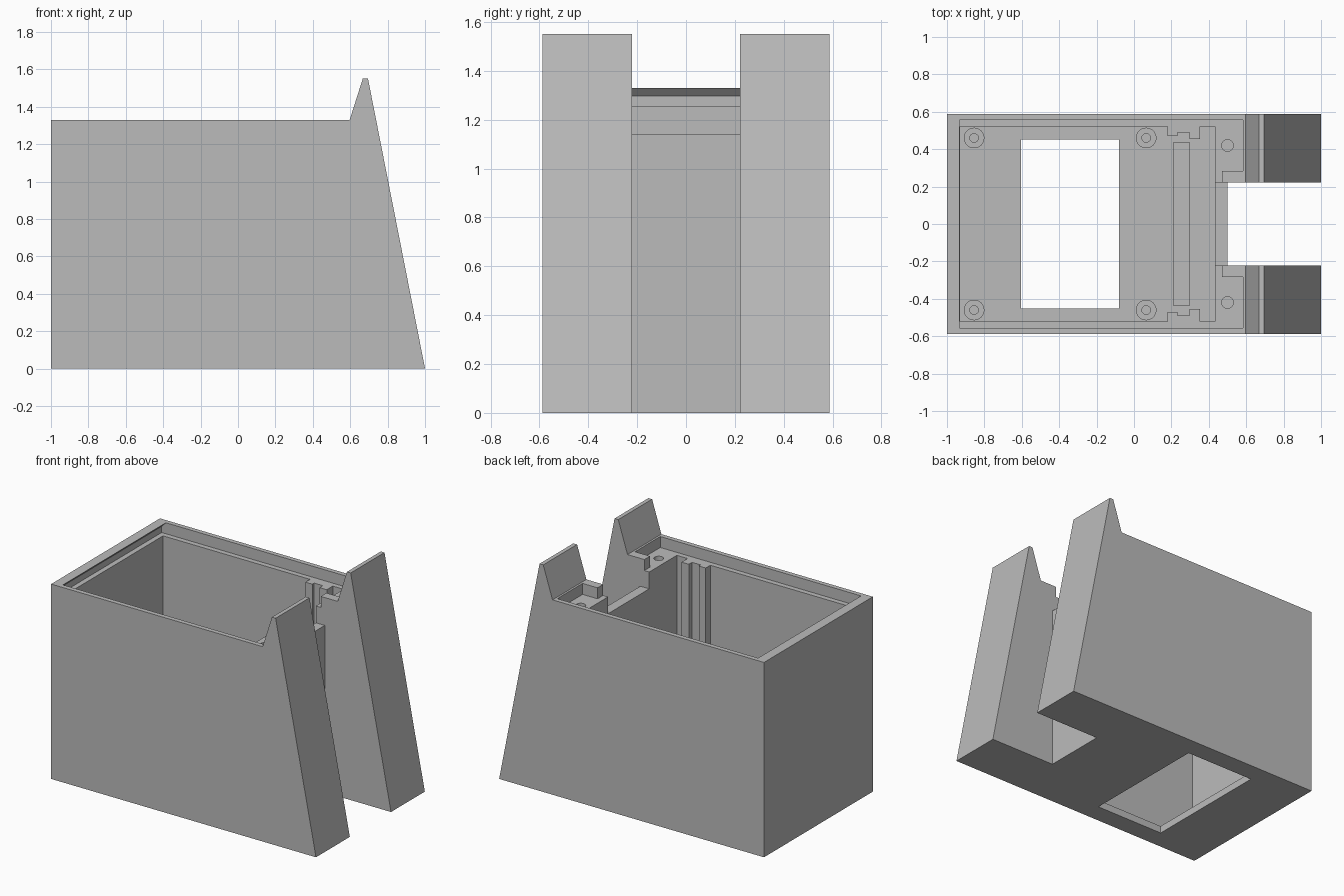
import bpy
import bmesh
from mathutils import Vector

cube = bpy.data.objects.get("Cube")
if cube:
    bpy.data.objects.remove(cube, do_unlink=True)

grey = bpy.data.materials.new("plain grey")
grey.use_nodes = True
COLOUR = (0.5, 0.5, 0.5, 1)
grey.diffuse_color = COLOUR
grey.node_tree.nodes["Principled BSDF"].inputs["Base Color"].default_value = COLOUR


def prism(name, points, low, high, axis="y"):
    """Extrude an (x, z) outline along y, or an (x, y) outline along z."""
    def place(a, b, depth):
        return Vector((a, depth, b) if axis == "y" else (a, b, depth))
    bm = bmesh.new()
    face = bm.faces.new([bm.verts.new(place(a, b, low)) for a, b in points])
    moved = bmesh.ops.extrude_face_region(bm, geom=[face])["geom"]
    verts = [v for v in moved if isinstance(v, bmesh.types.BMVert)]
    bmesh.ops.translate(bm, verts=verts, vec=place(0, 0, high - low))
    bmesh.ops.recalc_face_normals(bm, faces=bm.faces)
    mesh = bpy.data.meshes.new(name)
    bm.to_mesh(mesh)
    bm.free()
    mesh.materials.append(grey)
    obj = bpy.data.objects.new(name, mesh)
    bpy.context.collection.objects.link(obj)
    return obj


def box(name, x0, x1, y0, y1, z0, z1):
    return prism(name, [(x0, y0), (x1, y0), (x1, y1), (x0, y1)], z0, z1, "z")


def cylinder(name, x, y, radius, z0, z1):
    bpy.ops.mesh.primitive_cylinder_add(
        vertices=32, radius=radius, depth=z1 - z0, location=(x, y, (z0 + z1) / 2))
    obj = bpy.context.object
    obj.name = name
    obj.data.materials.append(grey)
    return obj


def cut(target, cutter):
    mod = target.modifiers.new("cut", "BOOLEAN")
    mod.operation = "DIFFERENCE"
    mod.solver = "EXACT"
    mod.object = cutter
    cutter.hide_render = True
    bpy.context.view_layer.objects.active = target
    bpy.ops.object.modifier_apply(modifier=mod.name)
    bpy.data.objects.remove(cutter, do_unlink=True)


SIDE, SLOT, FLOOR, LEDGE, RIM = 0.587, 0.222, 0.05, 1.255, 1.33

# Housing: sloping front end with two raised ears
housing = prism("housing", [(-1, 0), (1, 0), (0.695, 1.55), (0.667, 1.55),
                            (0.597, RIM), (-1, RIM)], -SIDE, SIDE)

# Main cavity, its outline leaving guide ribs on both side walls
half = [(-0.93, 0.52), (0.18, 0.52), (0.18, 0.47), (0.232, 0.47), (0.232, 0.49),
        (0.297, 0.49), (0.297, 0.455), (0.352, 0.455), (0.352, 0.52), (0.433, 0.52)]
outline = half + [(x, -y) for x, y in reversed(half)]
cut(housing, prism("cavity_cutter", outline, FLOOR, 1.29, "z"))

# Lid recess with an undercut at the rear wall
cut(housing, prism("lid_cutter", [(-0.965, LEDGE), (0.47, LEDGE), (0.47, 1.4),
                                  (-0.933, 1.4), (-0.933, RIM), (-0.965, 1.297)],
                   -0.555, 0.555))

# Open slot between the ears, stepping down over the end wall
cut(housing, prism("slot_cutter", [(0.42, 1.14), (0.5, 1.14), (0.5, -0.1), (1.1, -0.1),
                                   (1.1, 1.7), (0.42, 1.7)], -SLOT, SLOT))

# Recess pockets with fixing holes beside the slot
for side in (-1, 1):
    y0, y1 = sorted((side * 0.283, side * 0.555))
    cut(housing, box("pocket_cutter", 0.45, 0.583, y0, y1, LEDGE, 1.4))
    cut(housing, cylinder("hole_cutter", 0.5, side * 0.42, 0.031, 1.05, 1.3))

# Window in the floor and shallow board groove
cut(housing, box("window_cutter", -0.603, -0.08, -0.452, 0.452, -0.1, 0.2))
cut(housing, box("groove_cutter", 0.212, 0.297, -0.437, 0.437, 0.03, 0.08))

# Screw bosses standing on the floor
for x in (-0.855, 0.065):
    for y in (-0.46, 0.46):
        boss = cylinder("screw_boss", x, y, 0.055, 0.04, 0.13)
        cut(boss, cylinder("boss_hole_cutter", x, y, 0.023, 0.06, 0.2))
        bpy.ops.object.select_all(action="DESELECT")
        boss.select_set(True)
        bpy.context.view_layer.objects.active = boss
        bpy.ops.object.shade_smooth_by_angle()
